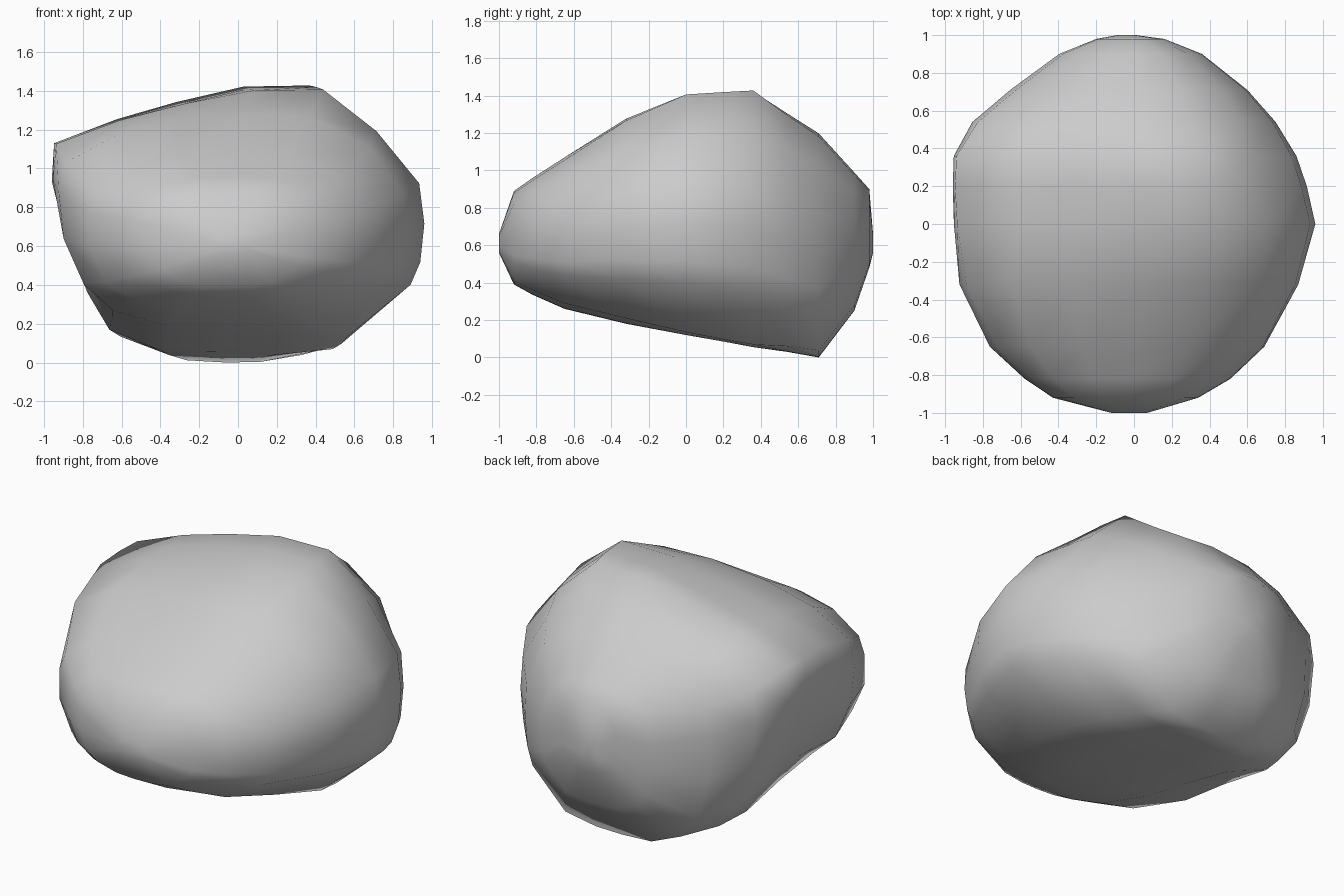
import bpy, bmesh

# Lopsided boulder cross-section (x, z), seen from the front
SECTION = [(-0.95, 1.12), (-0.60, 1.24), (-0.28, 1.33), (0.08, 1.42), (0.44, 1.43),
           (0.70, 1.18), (0.93, 0.89), (0.96, 0.66), (0.94, 0.44), (0.89, 0.31),
           (0.57, 0.01), (0.22, 0.0), (-0.05, 0.0), (-0.36, 0.0), (-0.65, 0.12),
           (-0.76, 0.32), (-0.88, 0.60), (-0.96, 0.91)]

# Slices front to back: y, left x, right x, bottom z, top z, roundness
SLICES = [(-1.00, -0.12, 0.07, 0.56, 0.66, 1),
          (-0.92, -0.43, 0.34, 0.39, 0.89, 1),
          (-0.82, -0.58, 0.51, 0.335, 0.96, 1),
          (-0.65, -0.77, 0.69, 0.26, 1.07, 0.9),
          (-0.32, -0.93, 0.87, 0.18, 1.28, 0.6),
          (0.00, -0.955, 0.96, 0.12, 1.41, 0.15),
          (0.20, -0.96, 0.915, 0.085, 1.42, 0.05),
          (0.36, -0.955, 0.86, 0.055, 1.43, 0.1),
          (0.54, -0.86, 0.75, 0.03, 1.31, 0.5),
          (0.71, -0.66, 0.60, 0.0, 1.20, 0.75),
          (0.90, -0.40, 0.36, 0.25, 0.99, 0.9),
          (0.98, -0.20, 0.16, 0.48, 0.90, 1),
          (1.00, -0.09, 0.01, 0.56, 0.66, 1)]


def section_point(x, z, w):
    """Blend the lopsided section with a rounded box, in a -1..1 square."""
    u, v = x / 0.96, z / 0.715 - 1
    p = 2.7
    r = (abs(u) ** p + abs(v) ** p) ** (1 / p)
    return u + (u / r - u) * w, v + (v / r - v) * w


bm = bmesh.new()
rings = []
for y, x0, x1, z0, z1, w in SLICES:
    ring = []
    for x, z in SECTION:
        u, v = section_point(x, z, w)
        ring.append(bm.verts.new(((x0 + x1) / 2 + (x1 - x0) / 2 * u, y,
                                  (z0 + z1) / 2 + (z1 - z0) / 2 * v)))
    rings.append(ring)

# Skin between slices and close both ends
n = len(SECTION)
for a, b in zip(rings, rings[1:]):
    for i in range(n):
        j = (i + 1) % n
        bm.faces.new((a[i], a[j], b[j], b[i]))
bm.faces.new(rings[0])
bm.faces.new(rings[-1])
bmesh.ops.recalc_face_normals(bm, faces=bm.faces)
for f in bm.faces:
    f.smooth = True

mesh = bpy.data.meshes.new("boulder")
bm.to_mesh(mesh)
bm.free()
boulder = bpy.data.objects.new("boulder", mesh)
bpy.context.collection.objects.link(boulder)
